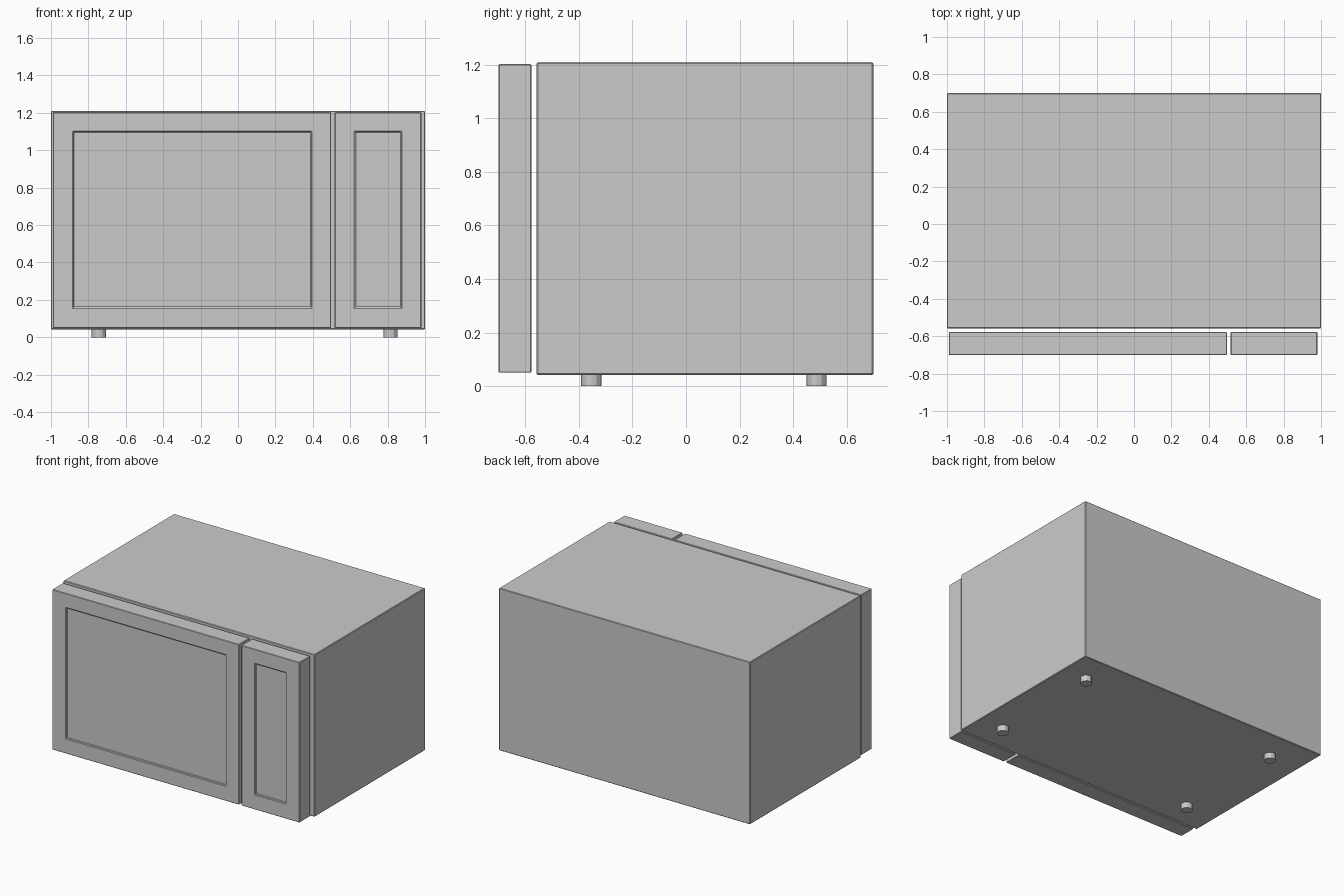
import bpy, bmesh
from mathutils import Vector

if "Cube" in bpy.data.objects:
    bpy.data.objects.remove(bpy.data.objects["Cube"])


def box(name, lo, hi, window=None, depth=0.01, bevel=0.004):
    """Softly chamfered box; window=(x0, x1, z0, z1) recesses a panel in its front."""
    lo, hi = Vector(lo), Vector(hi)
    bm = bmesh.new()
    bmesh.ops.create_cube(bm, size=1)
    for v in bm.verts:
        v.co = [(lo[i] + hi[i]) / 2 + v.co[i] * (hi[i] - lo[i]) for i in range(3)]
    if window:
        x0, x1, z0, z1 = window
        bm.normal_update()
        front = min(bm.faces, key=lambda f: f.calc_center_median().y)
        bmesh.ops.inset_region(bm, faces=[front], thickness=0.05)
        cx, cz = (lo.x + hi.x) / 2, (lo.z + hi.z) / 2
        for v in front.verts:
            v.co.x = x0 if v.co.x < cx else x1
            v.co.z = z0 if v.co.z < cz else z1
        bmesh.ops.inset_region(bm, faces=[front], thickness=0.004, depth=-depth)
    mesh = bpy.data.meshes.new(name)
    bm.to_mesh(mesh)
    bm.free()
    obj = bpy.data.objects.new(name, mesh)
    bpy.context.collection.objects.link(obj)
    mod = obj.modifiers.new("edge_chamfer", 'BEVEL')
    mod.width = bevel
    mod.segments = 1
    mod.limit_method = 'ANGLE'
    if window:
        mod.width = 0.003
    return obj


# Main housing
box("body", (-1, -0.558, 0.042), (1, 0.7, 1.21))

# Door with window and control panel, standing just off the housing
box("door", (-0.99, -0.7, 0.05), (0.497, -0.578, 1.203), (-0.882, 0.393, 0.158, 1.1))
box("control_panel", (0.517, -0.7, 0.05), (0.98, -0.578, 1.203), (0.624, 0.874, 0.158, 1.1))

# Four short feet
for x, side in ((-0.744, "left"), (0.816, "right")):
    for y, end in ((-0.354, "front"), (0.488, "back")):
        bpy.ops.mesh.primitive_cylinder_add(vertices=12, radius=0.038, depth=0.06, location=(x, y, 0.03))
        bpy.context.object.name = f"foot_{end}_{side}"
